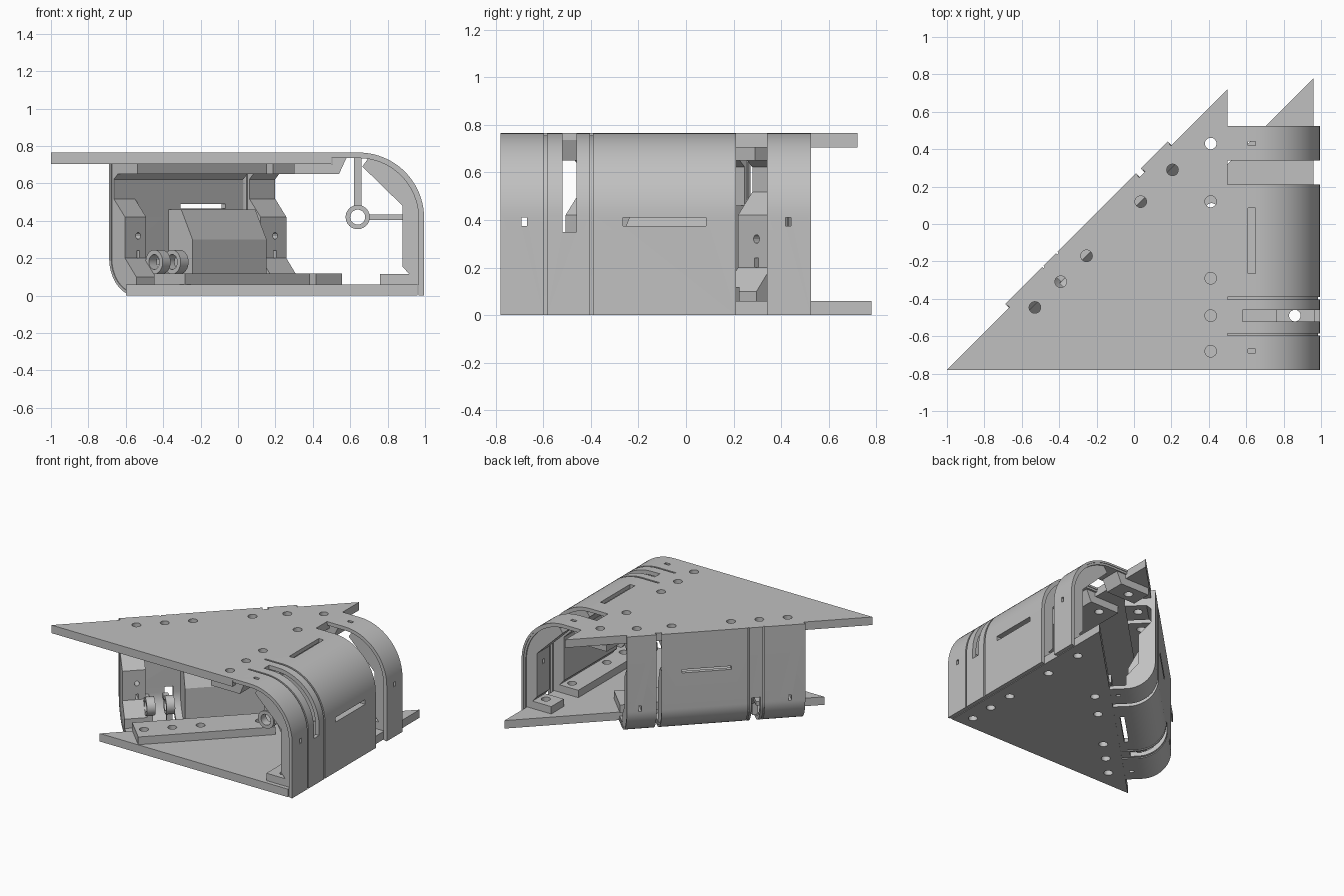
import bpy, bmesh, math
from mathutils import Matrix, Vector

cube = bpy.data.objects.get("Cube")
if cube:
    bpy.data.objects.remove(cube, do_unlink=True)

grey = bpy.data.materials.new("plain grey")
grey.use_nodes = True
COLOUR = (0.53, 0.53, 0.53, 1)
grey.diffuse_color = COLOUR
grey.node_tree.nodes["Principled BSDF"].inputs["Base Color"].default_value = COLOUR

# Frames map (inward, along, away from the rounded face) to world
R = math.sqrt(0.5)
SIDE = Matrix(((-1, 0, 0, 0.995), (0, 1, 0, 0), (0, 0, -1, 0.765), (0, 0, 0, 1)))
DIAG = Matrix(((R, R, 0, -0.184 * R), (-R, R, 0, 0.184 * R), (0, 0, 1, 0), (0, 0, 0, 1)))
WORLD = Matrix.Identity(4)


def prism(bm, frame, pts, axis, lo, hi):
    """Extrude a 2D outline along the given axis of a frame."""
    def place(p, w):
        v = list(p)
        v.insert(axis, w)
        return bm.verts.new(frame @ Vector(v))
    a = [place(p, lo) for p in pts]
    b = [place(p, hi) for p in pts]
    bm.faces.new(a)
    bm.faces.new(b[::-1])
    n = len(pts)
    for i in range(n):
        bm.faces.new((a[i], b[i], b[(i + 1) % n], a[(i + 1) % n]))


def rect(x0, x1, y0, y1):
    return [(x0, y0), (x1, y0), (x1, y1), (x0, y1)]


def circle(x, y, r, n=24):
    return [(x + r * math.cos(math.tau * i / n), y + r * math.sin(math.tau * i / n)) for i in range(n)]


def make(name, solids, cutters=(), smooth=False):
    """Join prisms into one object, then cut the other prisms away."""
    def build(nm, items):
        bm = bmesh.new()
        for item in items:
            prism(bm, *item)
        bmesh.ops.recalc_face_normals(bm, faces=bm.faces)
        me = bpy.data.meshes.new(nm)
        bm.to_mesh(me)
        bm.free()
        me.materials.append(grey)
        ob = bpy.data.objects.new(nm, me)
        bpy.context.collection.objects.link(ob)
        return ob
    ob = build(name, solids)
    bpy.ops.object.select_all(action='DESELECT')
    bpy.context.view_layer.objects.active = ob
    ob.select_set(True)
    if cutters:
        tool = build(name + "_cutter", cutters)
        tool.hide_render = True
        mod = ob.modifiers.new("cut", 'BOOLEAN')
        mod.operation, mod.solver, mod.object = 'DIFFERENCE', 'EXACT', tool
        bpy.ops.object.modifier_apply(modifier=mod.name)
        bpy.data.objects.remove(tool, do_unlink=True)
    if smooth:
        bpy.ops.object.shade_smooth_by_angle(angle=math.radians(30))


def arc(r, t, n=20):
    """Rounded corner of radius r, inset by t, from flat to wall."""
    return [(r - (r - t) * math.sin(math.pi / 2 * i / n),
             r - (r - t) * math.cos(math.pi / 2 * i / n)) for i in range(n + 1)]


def shell(r, end, height, t0, t1):
    return ([(end, t0)] + arc(r, t0) + [(t0, height), (t1, height)]
            + arc(r, t1)[::-1] + [(end, t1)])


# Bolt positions along each side
SIDE_U = (-0.68, -0.49, -0.29, 0.12, 0.43)
DIAG_U = (-0.69, -0.495, -0.30, 0.11, 0.35)


def bolts(frame, inward, along):
    return [(frame, circle(inward, u, 0.031), 2, -0.1, 0.9) for u in along]


side_top, side_low = bolts(SIDE, 0.585, SIDE_U), bolts(SIDE, 0.135, SIDE_U)
diag_top, diag_low = bolts(DIAG, 0.125, DIAG_U), bolts(DIAG, 0.42, DIAG_U)

# Triangular plates
make("top_plate", [(WORLD, [(-1, -0.78), (0.5, -0.78), (0.5, 0.72)], 2, 0.705, 0.765)],
     side_top + diag_top)
make("bottom_plate", [(WORLD, [(-0.6, -0.78), (0.96, -0.78), (0.96, 0.78)], 2, 0, 0.06)],
     side_low + diag_low)


# Rounded covers: an inner liner with raised bands on it
def cover(name, frame, dims, liners, bands, cuts):
    for i, (lo, hi) in enumerate(liners):
        make(f"{name}_liner_{i + 1}", [(frame, shell(*dims, 0.01, 0.03), 1, lo, hi)], cuts, True)
    for i, (lo, hi) in enumerate(bands):
        make(f"{name}_band_{i + 1}", [(frame, shell(*dims, 0, 0.015), 1, lo, hi)], cuts, True)


side_cuts = [
    (SIDE, rect(-0.1, 0.2, 0.355, 0.39), 1, -0.265, 0.085),
    (SIDE, rect(0.345, 0.385, -0.1, 0.2), 1, -0.265, 0.085),
    (SIDE, rect(-0.1, 0.415, -0.1, 0.415), 1, -0.52, -0.46)]
for u in (-0.68, 0.43):
    side_cuts.append((SIDE, rect(-0.1, 0.2, 0.355, 0.39), 1, u - 0.011, u + 0.011))
    side_cuts.append((SIDE, rect(0.345, 0.385, -0.1, 0.2), 1, u - 0.011, u + 0.011))
cover("side", SIDE, (0.35, 0.495, 0.765), [(-0.775, 0.205), (0.345, 0.52)],
      [(-0.78, -0.597), (-0.585, -0.403), (-0.39, 0.21), (0.34, 0.525)], side_cuts)

diag_cuts = [
    (DIAG, rect(-0.1, 0.25, 0.465, 0.49), 1, -0.28, 0.06),
    (DIAG, rect(0.245, 0.275, -0.1, 0.1), 1, -0.28, 0.06),
    (DIAG, rect(-0.1, 0.25, -0.1, 0.24), 1, -0.48, -0.42)]
for u in (-0.685, 0.35):
    diag_cuts.append((DIAG, rect(-0.1, 0.2, 0.2, 0.24), 1, u - 0.011, u + 0.011))
    diag_cuts.append((DIAG, rect(0.245, 0.275, -0.1, 0.1), 1, u - 0.011, u + 0.011))
    diag_cuts.append((DIAG, circle(u, 0.32, 0.018, 12), 0, 0.04, 0.2))
cover("diagonal", DIAG, (0.2, 0.311, 0.765), [(-0.785, 0.195), (0.24, 0.435)],
      [(-0.79, -0.51), (-0.5, -0.405), (-0.395, 0.2), (0.235, 0.44)], diag_cuts)

# Brackets inside the side cover
gusset = arc(0.35, 0.028)[2:] + [(0.028, 0.655), (0.075, 0.655), (0.115, 0.61),
                                 (0.115, 0.285), (0.33, 0.075)]
for i, (lo, hi) in enumerate([(-0.75, -0.54), (-0.44, 0.19), (0.36, 0.51)]):
    make(f"side_gusset_{i + 1}", [(SIDE, gusset, 1, lo, hi)], side_cuts)
bar = [(0.455, 0.115), (0.695, 0.115), (0.695, 0.06), (0.49, 0.06),
       (0.49, 0.028), (0.415, 0.028)]
make("side_upper_bar", [(SIDE, bar, 1, lo, hi) for lo, hi in ((-0.75, 0.19), (0.36, 0.51))],
     side_top)
make("side_lower_bar", [(SIDE, rect(0.03, 0.235, 0.65, 0.706), 1, lo, hi)
                        for lo, hi in ((-0.75, 0.19), (0.36, 0.51))], side_low)

# Brackets inside the diagonal cover
pad = arc(0.2, 0.028) + [(0.028, 0.52), (0.115, 0.42), (0.115, 0.2), (0.2, 0.1)]
for i, (lo, hi) in enumerate([(-0.785, -0.625), (0.24, 0.435)]):
    make(f"diagonal_pad_{i + 1}", [(DIAG, pad, 1, lo, hi)], diag_cuts)
block = arc(0.2, 0.028) + [(0.028, 0.46), (0.125, 0.46), (0.21, 0.3), (0.21, 0.028)]
make("diagonal_block", [(DIAG, block, 1, -0.37, 0.19)], diag_cuts)
head = [(0.028, 0.706), (0.21, 0.706), (0.21, 0.65), (0.06, 0.65), (0.028, 0.62)]
make("diagonal_upper_bar", [(DIAG, head, 1, lo, hi) for lo, hi in ((-0.785, 0.195), (0.24, 0.435))],
     diag_top)
make("diagonal_lower_bar", [(DIAG, rect(0.3, 0.535, 0.058, 0.118), 1, lo, hi)
                            for lo, hi in ((-0.75, 0.195), (0.24, 0.435))], diag_low)


# Bolt bosses with their spokes
def boss(name, frame, a, h, lo, spokes):
    hi = lo + 0.06
    make(name, [(frame, circle(a, h, 0.065), 1, lo, hi)],
         [(frame, circle(a, h, 0.04), 1, lo - 0.1, hi + 0.1)], True)
    make(name + "_spokes", [(frame, s, 1, lo + 0.01, hi - 0.01) for s in spokes])


for i, u in enumerate((-0.585, -0.455)):
    boss(f"side_boss_{i + 1}", SIDE, 0.355, 0.345, u,
         [rect(0.335, 0.375, 0.028, 0.285), rect(0.028, 0.295, 0.33, 0.36)])
for i, u in enumerate((-0.64, -0.505)):
    boss(f"diagonal_boss_{i + 1}", DIAG, 0.19, 0.18, u,
         [rect(0.028, 0.13, 0.165, 0.195), rect(0.175, 0.205, 0.028, 0.12)])
